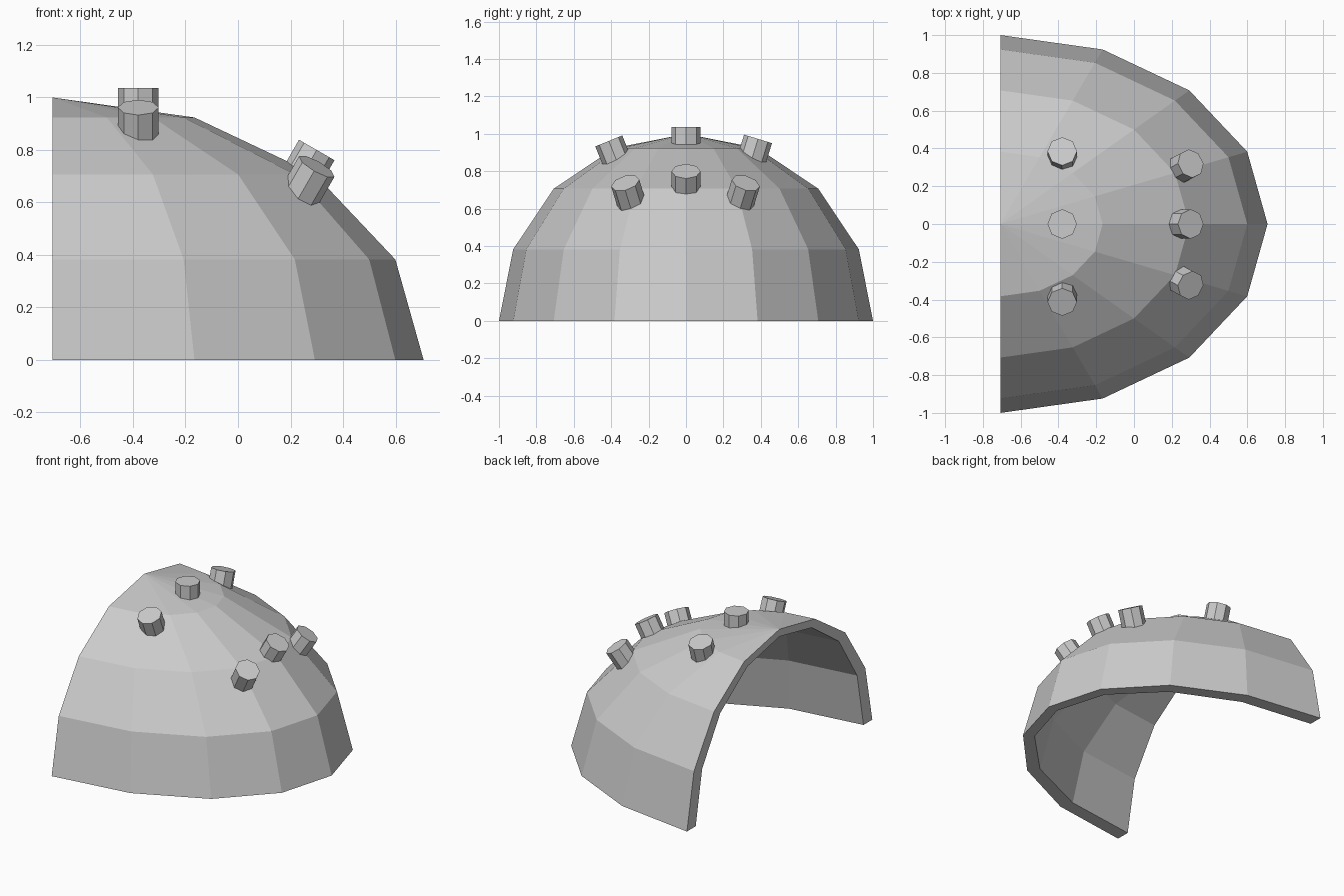
import bpy, bmesh
from math import radians, sqrt
from mathutils import Matrix, Euler

if "Cube" in bpy.data.objects:
    bpy.data.objects.remove(bpy.data.objects["Cube"])


def add_object(name, bm):
    bmesh.ops.recalc_face_normals(bm, faces=bm.faces[:])
    mesh = bpy.data.meshes.new(name)
    bm.to_mesh(mesh)
    bm.free()
    obj = bpy.data.objects.new(name, mesh)
    bpy.context.collection.objects.link(obj)
    return obj


# Quarter-sphere shell, stretched along x, with a scaled-down inner wall
bm = bmesh.new()
bmesh.ops.create_uvsphere(bm, u_segments=16, v_segments=8, radius=1)
for normal in ((1, 0, 0), (0, 0, 1)):
    bmesh.ops.bisect_plane(bm, geom=bm.verts[:] + bm.edges[:] + bm.faces[:],
                           dist=1e-4, plane_co=(0, 0, 0), plane_no=normal,
                           clear_inner=True)
new = bmesh.ops.extrude_face_region(bm, geom=bm.faces[:], use_keep_orig=True)
inner = [g for g in new["geom"] if isinstance(g, bmesh.types.BMVert)]
bmesh.ops.scale(bm, vec=(0.95, 0.905, 0.95), verts=inner)
half = sqrt(2) / 2
bmesh.ops.transform(bm, verts=bm.verts[:],
                    matrix=Matrix.Translation((-half, 0, 0)) @ Matrix.Diagonal((2 * half, 1, 1, 1)))
add_object("shell", bm)


# Octagonal studs, placed by the centre of their outer face
def stud(name, top, tilt_x, tilt_y, depth=0.13):
    rot = Euler((radians(tilt_x), radians(tilt_y), 0)).to_matrix().to_4x4()
    matrix = Matrix.Translation(top) @ rot @ Matrix.Translation((0, 0, -depth / 2))
    bm = bmesh.new()
    bmesh.ops.create_cone(bm, cap_ends=True, segments=8, radius1=0.078,
                          radius2=0.078, depth=depth, matrix=matrix)
    add_object(name, bm)


stud("rear_stud_middle", (-0.38, 0, 1.037), 0, 0)
stud("rear_stud_right", (-0.38, -0.413, 0.962), 22, 0)
stud("rear_stud_left", (-0.38, 0.385, 0.973), -17, 0)
stud("front_stud_middle", (0.30, 0, 0.80), 0, 30)
stud("front_stud_right", (0.30, -0.325, 0.737), 15, 30)
stud("front_stud_left", (0.30, 0.32, 0.737), -15, 30)
